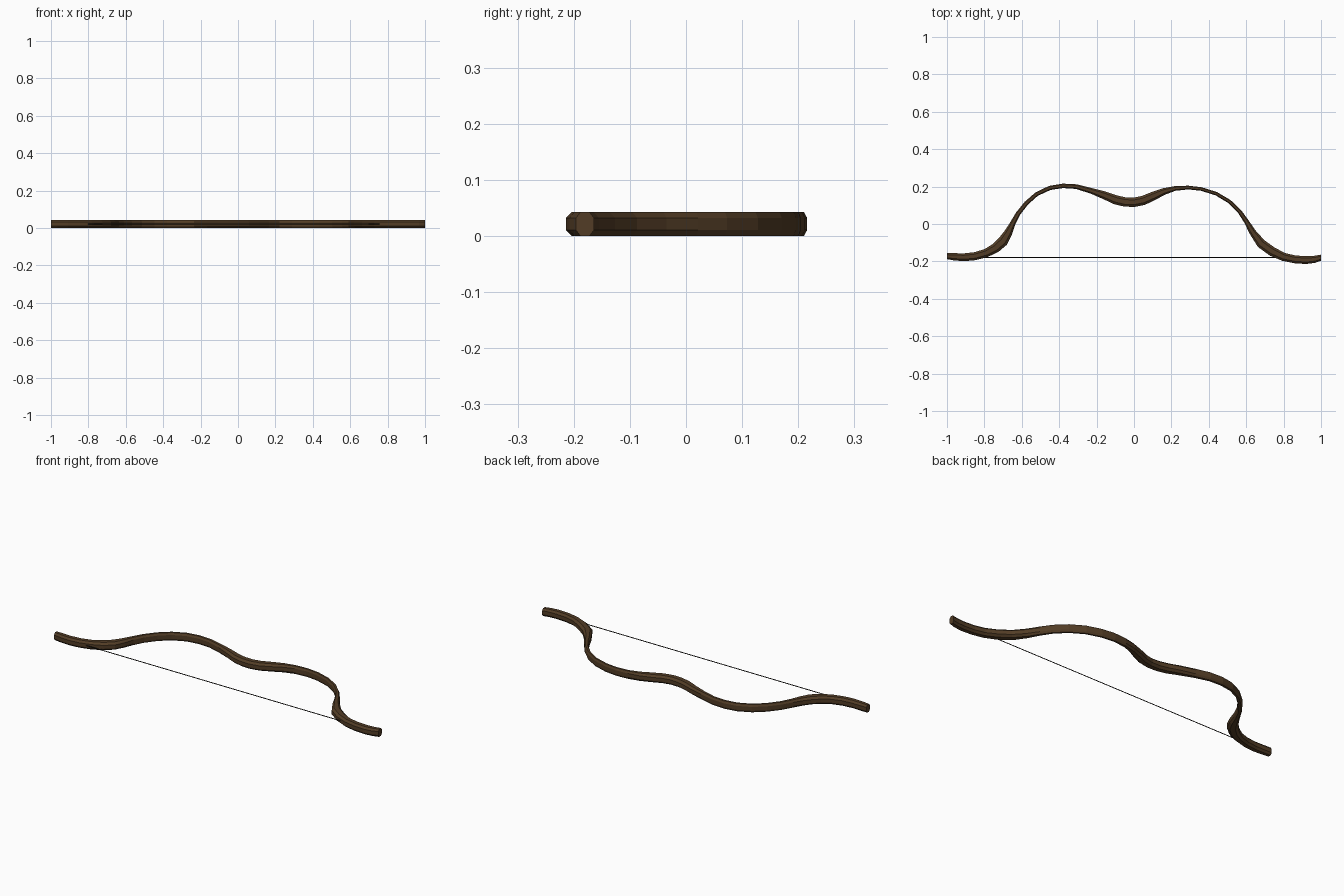
import bpy, bmesh
from mathutils import Vector


def material(name, rgb):
    m = bpy.data.materials.new(name)
    m.diffuse_color = (*rgb, 1)
    return m


wood = material("dark brown wood", (0.085, 0.046, 0.019))
black = material("black cord", (0.008, 0.007, 0.006))

HALF_H = 0.0215


def sweep(name, stations, section, mat, z):
    """Loft a cross-section along (x, y, thickness) stations in plan."""
    bm = bmesh.new()
    rings = []
    last = len(stations) - 1
    for i, (x, y, t) in enumerate(stations):
        a, b = stations[max(i - 1, 0)], stations[min(i + 1, last)]
        d = Vector((b[0] - a[0], b[1] - a[1])).normalized()
        if i in (0, last):
            d = Vector((1, 0))          # square cut ends
        n = Vector((-d.y, d.x))
        rings.append([bm.verts.new((x + n.x * u * t / 2, y + n.y * u * t / 2, z + v))
                      for u, v in section])
    k = len(section)
    for r, s in zip(rings, rings[1:]):
        for j in range(k):
            bm.faces.new((r[j], r[(j + 1) % k], s[(j + 1) % k], s[j]))
    bm.faces.new(rings[0])
    bm.faces.new(rings[-1])
    bmesh.ops.recalc_face_normals(bm, faces=bm.faces)
    me = bpy.data.meshes.new(name)
    bm.to_mesh(me)
    bm.free()
    me.materials.append(mat)
    ob = bpy.data.objects.new(name, me)
    bpy.context.collection.objects.link(ob)
    return ob


# Bow stave: recurved tips, thin limbs, thick dipped grip
stave = [
    (-1.0, -0.172, .032), (-.965, -0.175, .038), (-.91, -0.178, .042), (-.85, -0.172, .043),
    (-.79, -0.155, .045), (-.74, -0.128, .052), (-.70, -0.092, .056), (-.673, -0.048, .044),
    (-.65, 0.0, .030), (-.62, 0.055, .025), (-.575, 0.112, .023), (-.52, 0.160, .022),
    (-.45, 0.193, .023), (-.38, 0.204, .024), (-.31, 0.200, .025), (-.23, 0.178, .030),
    (-.16, 0.154, .042), (-.10, 0.130, .049), (-.05, 0.118, .050), (0.0, 0.116, .050),
    (.05, 0.126, .050), (.10, 0.148, .047), (.16, 0.174, .036), (.22, 0.190, .025),
    (.29, 0.195, .020), (.36, 0.187, .019), (.44, 0.162, .019), (.51, 0.120, .020),
    (.565, 0.066, .022), (.60, 0.015, .026), (.635, -0.045, .036), (.68, -0.105, .050),
    (.74, -0.148, .050), (.80, -0.176, .044), (.86, -0.189, .042), (.92, -0.193, .042),
    (.965, -0.189, .038), (1.0, -0.180, .032)]
octagon = [(1, .5), (.5, 1), (-.5, 1), (-1, .5), (-1, -.5), (-.5, -1), (.5, -1), (1, -.5)]
sweep("bow_stave", stave, [(u, v * HALF_H) for u, v in octagon], wood, HALF_H)

# Bowstring stretched between the recurves
cord = [(1, 0), (0, .0025), (-1, 0), (0, -.0025)]
sweep("bowstring", [(-.84, -0.18, .005), (.83, -0.18, .005)], cord, black, HALF_H)
